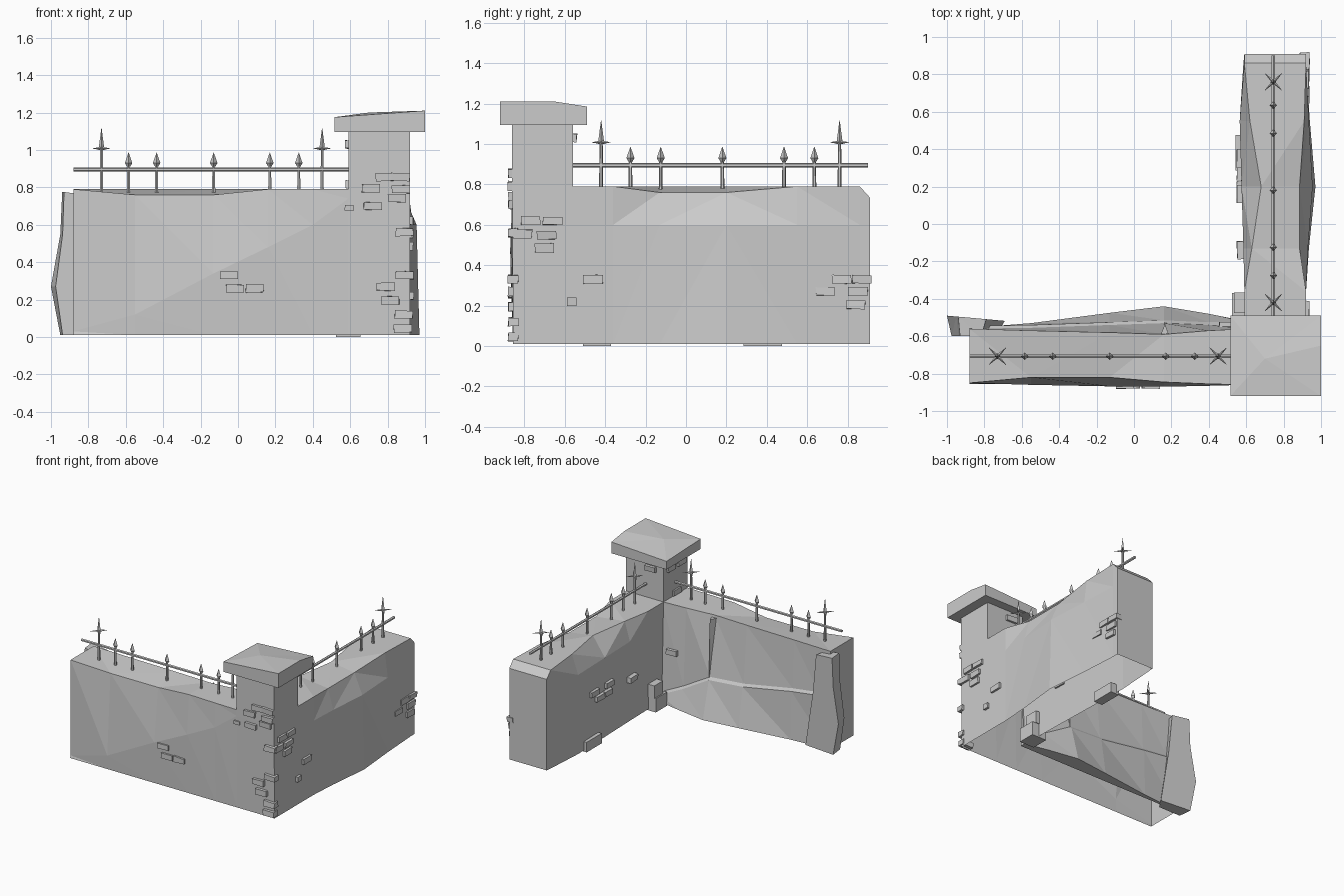
import bpy, bmesh, math, random
from mathutils import Matrix, Vector

random.seed(4)
if "Cube" in bpy.data.objects:
    bpy.data.objects.remove(bpy.data.objects["Cube"], do_unlink=True)

stone = bpy.data.materials.new("grey_stone")
stone.use_nodes = True
GREY = (0.6, 0.6, 0.6, 1)
stone.diffuse_color = GREY
stone.node_tree.nodes["Principled BSDF"].inputs["Base Color"].default_value = GREY


def finish(name, bm):
    bmesh.ops.recalc_face_normals(bm, faces=bm.faces)
    mesh = bpy.data.meshes.new(name)
    bm.to_mesh(mesh)
    bm.free()
    mesh.materials.append(stone)
    obj = bpy.data.objects.new(name, mesh)
    bpy.context.collection.objects.link(obj)
    return obj


def loft(name, sections, hollow=False, start_cap=True, drop=None):
    """Bridge rings of points; a hollow loft has no floor, drop removes hidden faces."""
    bm = bmesh.new()
    rings = [[bm.verts.new(p) for p in ring] for ring in sections]
    n = len(rings[0])
    for a, b in zip(rings, rings[1:]):
        for i in range(n - 1 if hollow else n):
            j = (i + 1) % n
            bm.faces.new((a[i], a[j], b[j], b[i]))
    if start_cap:
        bm.faces.new(rings[0])
    bm.faces.new(rings[-1])
    bmesh.ops.recalc_face_normals(bm, faces=bm.faces)
    if drop:
        hidden = [f for f in bm.faces if drop(f.calc_center_median())]
        bmesh.ops.delete(bm, geom=hidden, context='FACES')
    bmesh.ops.triangulate(bm, faces=[f for f in bm.faces if len(f.verts) == 4])
    return finish(name, bm)


def box(bm, center, size, skew=0.0):
    made = bmesh.ops.create_cube(bm, size=1, matrix=Matrix.Translation(center) @ Matrix.Diagonal((*size, 1)))
    for v in made["verts"]:
        v.co += Vector([random.uniform(-skew, skew) for _ in range(3)])


def cone(bm, base, z0, z1, r0, r1, sides=4):
    mat = Matrix.Translation((base[0], base[1], (z0 + z1) / 2))
    bmesh.ops.create_cone(bm, cap_ends=True, segments=sides, radius1=r0, radius2=r1,
                          depth=z1 - z0, matrix=mat)


# Front wall shell, running on through the corner: x, crease y and z, top y and z, back top y
FLOOR, TOP = 0.01, 0.79
front_stations = [
    (-0.88, -0.85, 0.03, -0.85, TOP, -0.56),
    (-0.55, -0.86, 0.12, -0.82, 0.76, -0.57),
    (-0.13, -0.868, 0.34, -0.82, 0.76, -0.58),
    (0.16, -0.87, 0.48, -0.845, TOP, -0.59),
    (0.40, -0.865, 0.60, -0.855, TOP, -0.57),
    (0.59, -0.86, 0.74, -0.86, TOP, -0.56),
    (0.92, -0.86, 0.74, -0.86, TOP, -0.56),
]
loft("front_wall", [
    [(x, -0.855, FLOOR), (x, cy, cz), (x, ty, tz), (x, bt, TOP), (x, -0.56, FLOOR)]
    for x, cy, cz, ty, tz, bt in front_stations],
    hollow=True, drop=lambda c: 0.6 < c.x < 0.9 and c.y > -0.8)

# Crumbled rubble bank on the back: x, top y, ledge y and z, foot y
rubble_stations = [
    (-0.87, -0.56, -0.56, 0.45, -0.555),
    (-0.55, -0.57, -0.555, 0.41, -0.53),
    (-0.13, -0.58, -0.54, 0.34, -0.475),
    (0.16, -0.59, -0.53, 0.32, -0.44),
    (0.40, -0.57, -0.54, 0.18, -0.48),
    (0.60, -0.56, -0.54, 0.08, -0.52),
]
loft("rubble_bank", [
    [(x, top, TOP - 0.003), (x, ledge, lz), (x, ledge + 0.015, lz - 0.02),
     (x, foot, FLOOR), (x, -0.565, FLOOR)]
    for x, top, ledge, lz, foot in rubble_stations])

# Side wall shell: y, outer foot, outer crease, outer top x and z, inner top x and z, inner foot
side_stations = [
    (-0.56, 0.92, 0.92, 0.92, TOP, 0.59, TOP, 0.59),
    (-0.36, 0.92, 0.92, 0.92, TOP, 0.59, TOP, 0.59),
    (-0.13, 0.935, 0.93, 0.885, 0.76, 0.63, TOP, 0.585),
    (0.20, 0.97, 0.955, 0.885, 0.76, 0.68, TOP, 0.575),
    (0.55, 0.94, 0.935, 0.91, TOP, 0.62, TOP, 0.565),
    (0.86, 0.92, 0.92, 0.92, TOP, 0.59, TOP, 0.585),
    (0.91, 0.92, 0.92, 0.92, 0.735, 0.59, 0.735, 0.59),
]
loft("side_wall", [
    [(foot, y, FLOOR), (crease, y, 0.60), (ot, y, oz), (it, y, iz),
     (inner, y, 0.64), (inner, y, FLOOR)]
    for y, foot, crease, ot, oz, it, iz, inner in side_stations],
    hollow=True, start_cap=False)

# Corner pillar, rising from the walls as an open shaft
bm = bmesh.new()
box(bm, (0.755, -0.71, 0.943), (0.33, 0.30, 0.306))
ends = [f for f in bm.faces if abs(f.normal.z) > 0.9]
bmesh.ops.delete(bm, geom=ends, context='FACES')
finish("corner_pillar", bm)

# Pillar cap: a worn slab, highest at its outer corner
bm = bmesh.new()
corners = [(0.515, -0.92, 1.175), (1.0, -0.92, 1.21), (1.0, -0.65, 1.21),
           (1.0, -0.49, 1.185), (0.515, -0.49, 1.16)]
low = [bm.verts.new((x, y, 1.095)) for x, y, z in corners]
high = [bm.verts.new(c) for c in corners]
peak = bm.verts.new((0.70, -0.72, 1.2))
bm.faces.new(low)
for i in range(len(low)):
    j = (i + 1) % len(low)
    bm.faces.new((low[i], low[j], high[j], high[i]))
    bm.faces.new((high[i], high[j], peak))
finish("pillar_cap", bm)

# Broken slab leaning at the free end of the front wall
outline = [(-0.95, 0.01), (-1.0, 0.27), (-0.95, 0.55), (-0.94, 0.775),
           (-0.79, 0.76), (-0.76, 0.45), (-0.69, 0.01)]
loft("broken_slab", [
    [(-0.90 + (x + 0.90) * 0.75, -0.60, z) for x, z in outline],
    [(x, -0.49 - 0.09 * (x + 1.0), z) for x, z in outline]])

# Splinter of render standing out of the back face
loft("plaster_splinter", [
    [(0.14, -0.60, 0.77), (0.19, -0.60, 0.77), (0.165, -0.535, 0.77)],
    [(0.155, -0.56, 0.30), (0.175, -0.56, 0.30), (0.165, -0.525, 0.30)]])

# Exposed bricks on each face
L, H, D = 0.095, 0.042, 0.05
front_bricks = [(-0.05, 0.33), (-0.015, 0.26), (0.09, 0.26), (0.79, 0.27), (0.815, 0.195),
                (0.885, 0.12), (0.88, 0.045), (0.785, 0.855), (0.87, 0.855), (0.71, 0.795),
                (0.87, 0.79), (0.85, 0.74), (0.72, 0.70), (0.89, 0.56), (0.89, 0.33)]
outer_bricks = [(-0.77, 0.62), (-0.66, 0.62), (-0.81, 0.555), (-0.69, 0.55), (-0.70, 0.485),
                (-0.46, 0.33), (0.77, 0.33), (0.87, 0.33), (0.69, 0.27), (0.85, 0.27), (0.84, 0.205)]
inner_bricks = [(0.16, 0.42), (0.28, 0.36), (0.18, 0.36), (0.35, 0.42), (-0.14, 0.35)]
bm = bmesh.new()
for x, z in front_bricks:
    box(bm, (x, -0.855, z), (L, D, H), 0.003)
box(bm, (0.595, -0.845, 0.69), (0.05, D, 0.025), 0.002)
finish("front_bricks", bm)

bm = bmesh.new()
for y, z in outer_bricks:
    box(bm, (0.912, y, z), (D, L, H), 0.003)
box(bm, (0.92, -0.565, 0.22), (0.04, 0.045, 0.04), 0.002)
finish("outer_bricks", bm)

bm = bmesh.new()
for y, z in inner_bricks:
    box(bm, (0.575, y, z), (D, L, H), 0.003)
box(bm, (0.50, -0.55, 0.42), (0.09, D, H), 0.003)
for y in (-0.65, -0.78):
    box(bm, (0.59, y, 1.03), (0.03, L, H), 0.003)
box(bm, (0.59, -0.72, 0.815), (0.03, L, H), 0.003)
box(bm, (0.70, -0.56, 1.03), (L, 0.04, H), 0.003)
finish("inner_bricks", bm)

# Loose footing blocks
bm = bmesh.new()
box(bm, (0.59, -0.44, 0.055), (0.13, 0.14, 0.11))
box(bm, (0.58, -0.42, 0.16), (0.09, 0.11, 0.10))
box(bm, (0.58, 0.38, 0.04), (0.075, 0.19, 0.08))
finish("footing_blocks", bm)

# Railings: spike places along each wall, first and last are tall
RAIL_Z = 0.895


def railing(name, spikes, start, end, place):
    bm = bmesh.new()
    a, b = Vector((*place(start), RAIL_Z)), Vector((*place(end), RAIL_Z))
    turn = (b - a).to_track_quat('Z', 'Y').to_matrix().to_4x4()
    bmesh.ops.create_cone(bm, cap_ends=True, segments=6, radius1=0.011, radius2=0.011,
                          depth=(b - a).length, matrix=Matrix.Translation((a + b) / 2) @ turn)
    for s in spikes:
        p = place(s)
        if s in (spikes[0], spikes[-1]):
            cone(bm, p, 0.77, 1.0, 0.010, 0.008, 6)
            cone(bm, p, 1.0, 1.115, 0.016, 0.001)
            # Four pointed arms set diagonally
            for k in range(4):
                ang = math.radians(45 + 90 * k)
                out = Vector((math.cos(ang), math.sin(ang), 0))
                rot = out.to_track_quat('Z', 'Y').to_matrix().to_4x4()
                mid = Vector((*p, 1.008)) + out * 0.032
                bmesh.ops.create_cone(bm, cap_ends=True, segments=4, radius1=0.009, radius2=0.001,
                                      depth=0.064, matrix=Matrix.Translation(mid) @ rot)
        else:
            cone(bm, p, 0.77, 0.93, 0.010, 0.008, 6)
            cone(bm, p, 0.91, 0.93, 0.008, 0.02)
            cone(bm, p, 0.93, 0.985, 0.02, 0.001)
    finish(name, bm)


railing("front_railing", [-0.73, -0.585, -0.435, -0.13, 0.17, 0.325, 0.45],
        -0.88, 0.60, lambda s: (s, -0.707))
railing("side_railing", [-0.42, -0.275, -0.125, 0.18, 0.485, 0.635, 0.76],
        -0.57, 0.90, lambda s: (0.745, s))
